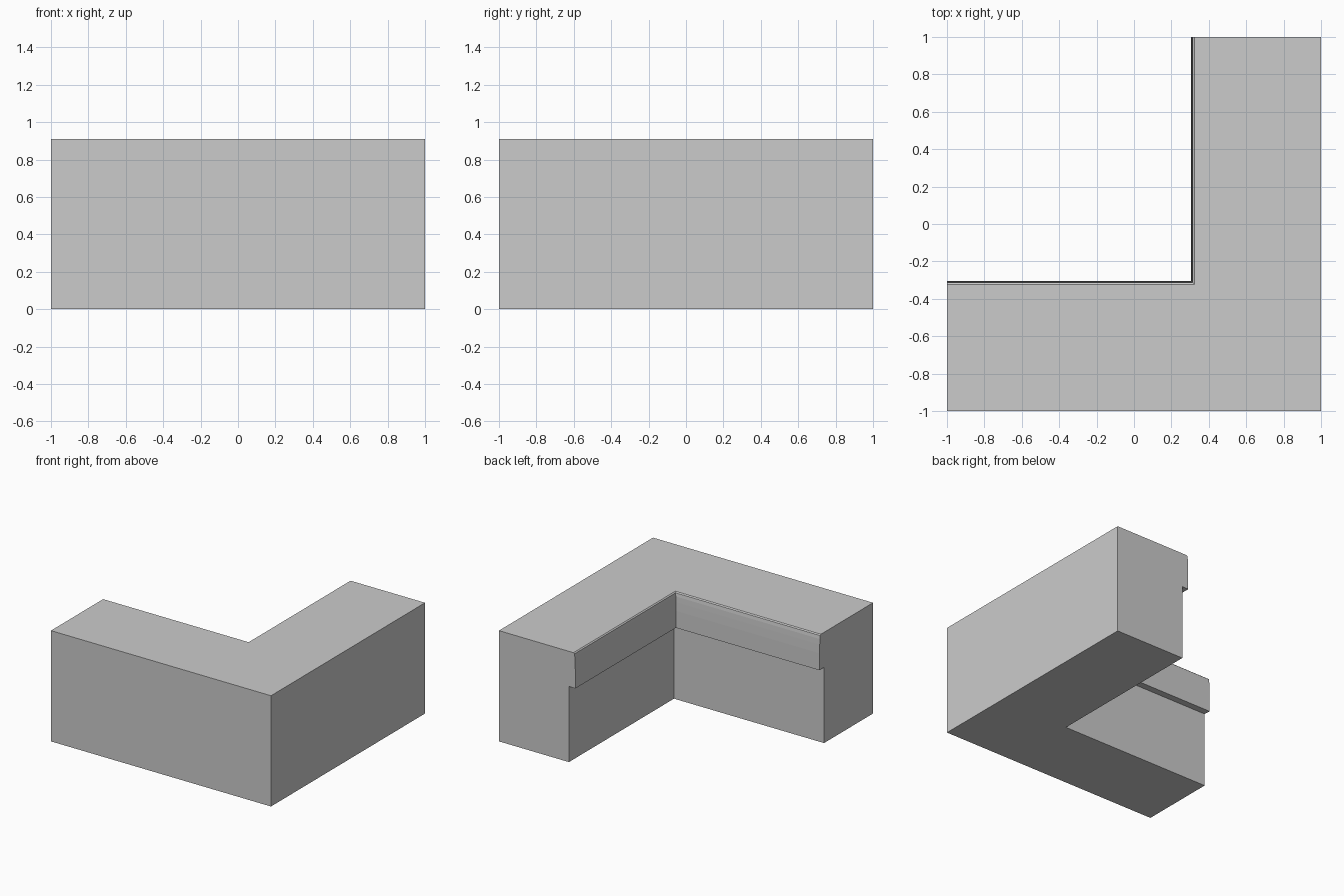
import bpy, bmesh

if "Cube" in bpy.data.objects:
    bpy.data.objects.remove(bpy.data.objects["Cube"])

# Cross-section of the counter: (distance from the outer wall, height)
profile = [
    (0.0, 0.0), (0.636, 0.0), (0.636, 0.622),            # base and inner wall
    (0.694, 0.62), (0.694, 0.76), (0.692, 0.83),         # overhanging lip
    (0.690, 0.875), (0.686, 0.902), (0.677, 0.91),       # rounded lip edge
    (0.0, 0.91),                                         # top
]

# Stations along the L: left end, mitred corner, back end
stations = [
    lambda u, z: (-1, -1 + u, z),
    lambda u, z: (1 - u, -1 + u, z),
    lambda u, z: (1 - u, 1, z),
]

bm = bmesh.new()
rings = [[bm.verts.new(place(u, z)) for u, z in profile] for place in stations]
n = len(profile)
for a, b in zip(rings, rings[1:]):
    for i in range(n):
        j = (i + 1) % n
        bm.faces.new((a[i], a[j], b[j], b[i]))

# End caps
bm.faces.new(rings[0])
bm.faces.new(rings[-1])
bmesh.ops.recalc_face_normals(bm, faces=bm.faces)

mesh = bpy.data.meshes.new("corner_counter")
bm.to_mesh(mesh)
bm.free()
counter = bpy.data.objects.new("corner_counter", mesh)
bpy.context.collection.objects.link(counter)
